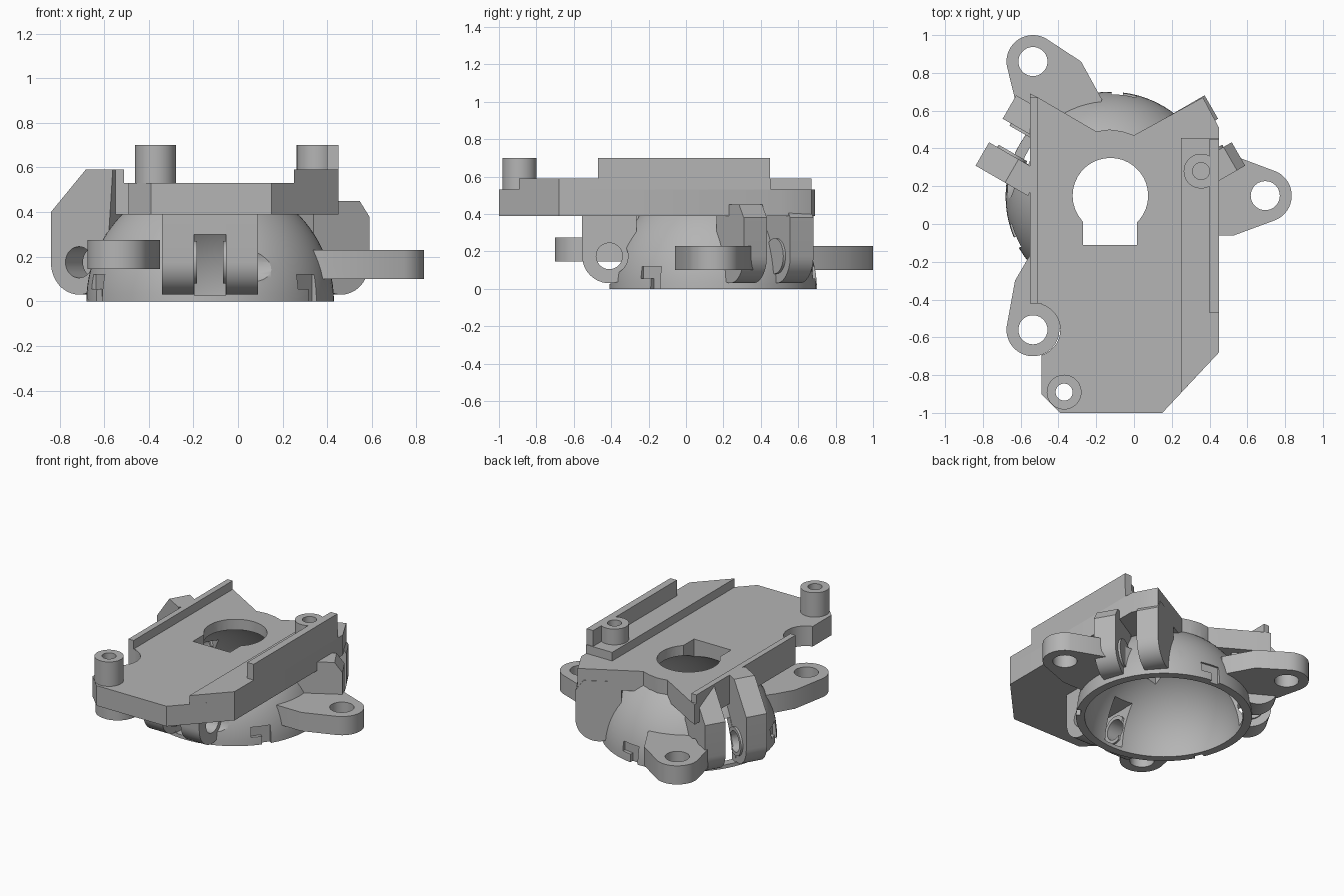
import bpy, bmesh
from math import sin, cos, radians, pi
from mathutils import Matrix, Vector

cube = bpy.data.objects.get("Cube")
if cube:
    bpy.data.objects.remove(cube, do_unlink=True)

CX, CY = -0.125, 0.145          # dome centre
R_OUT, R_IN = 0.555, 0.5
Z0, Z1, Z2, TOP = 0.39, 0.53, 0.59, 0.7   # plate, strip and peg levels

grey = bpy.data.materials.new("plain_grey")
grey.use_nodes = True
grey.diffuse_color = (0.46, 0.46, 0.46, 1)
grey.node_tree.nodes["Principled BSDF"].inputs["Base Color"].default_value = (0.46, 0.46, 0.46, 1)

parts, cutters = [], []


def make(name, bm, matrix=None, cutter=False):
    if matrix:
        bm.transform(matrix)
    bmesh.ops.recalc_face_normals(bm, faces=bm.faces)
    mesh = bpy.data.meshes.new(name)
    bm.to_mesh(mesh)
    bm.free()
    mesh.materials.append(grey)
    ob = bpy.data.objects.new(name, mesh)
    bpy.context.scene.collection.objects.link(ob)
    ob.hide_render = cutter
    (cutters if cutter else parts).append(ob)
    return ob


def prism(name, pts, lo, hi, matrix=None, cutter=False):
    bm = bmesh.new()
    face = bm.faces.new([bm.verts.new((u, v, lo)) for u, v in pts])
    ext = bmesh.ops.extrude_face_region(bm, geom=[face])
    verts = [g for g in ext["geom"] if isinstance(g, bmesh.types.BMVert)]
    bmesh.ops.translate(bm, verts=verts, vec=(0, 0, hi - lo))
    return make(name, bm, matrix, cutter)


def arc(x, y, r, a0, a1, n=24):
    return [(x + r * cos(radians(a0 + (a1 - a0) * i / n)),
             y + r * sin(radians(a0 + (a1 - a0) * i / n))) for i in range(n + 1)]


def circle(x, y, r):
    return arc(x, y, r, 0, 350, 35)


def rect(x0, x1, y0, y1):
    return [(x0, y0), (x1, y0), (x1, y1), (x0, y1)]


def frame(angle):
    """Maps (radial, height, tangent) to world space around the dome axis."""
    a = radians(angle)
    m = Matrix(((cos(a), 0, -sin(a)), (sin(a), 0, cos(a)), (0, 1, 0))).to_4x4()
    return Matrix.Translation((CX, CY, 0)) @ m


def cut(ob, *tools):
    bpy.context.view_layer.objects.active = ob
    for t in tools:
        mod = ob.modifiers.new("cut", 'BOOLEAN')
        mod.operation = 'DIFFERENCE'
        mod.solver = 'EXACT'
        mod.object = t
        bpy.ops.object.modifier_apply(modifier=mod.name)


# Shared cutters: ball cavity, keyhole, space above the plate
bm = bmesh.new()
bmesh.ops.create_uvsphere(bm, u_segments=64, v_segments=32, radius=0.53)
cavity = make("cavity_cutter", bm, Matrix.Translation((CX, CY, 0)), True)
key_round = prism("keyhole_round_cutter", circle(CX, 0.15, 0.2), 0.2, 0.9, None, True)
key_slot = prism("keyhole_slot_cutter", rect(-0.27, 0.015, -0.11, 0.1), 0.2, 0.9, None, True)
above = prism("above_plate_cutter", rect(-0.51, 0.6, -1.2, 1.2), Z1, 1, None, True)

# Hollow dome, turned around the ball axis
bm = bmesh.new()
section = arc(0, 0, R_OUT, 0, 73, 20) + arc(0, 0, R_IN, 73, 0, 20)
vs = [bm.verts.new((u, 0, v)) for u, v in section]
es = [bm.edges.new((vs[i], vs[(i + 1) % len(vs)])) for i in range(len(vs))]
bmesh.ops.spin(bm, geom=vs + es, cent=(0, 0, 0), axis=(0, 0, 1), angle=2 * pi, steps=72)
bmesh.ops.remove_doubles(bm, verts=bm.verts, dist=1e-5)
dome = make("dome_shell", bm, Matrix.Translation((CX, CY, 0)))
cut(dome, key_round, key_slot)

# Rim notches, L shaped, three around
for angle in (-37, 83, 203):
    ell = [(-0.07, 0.055), (0.0, 0.055), (0.0, -0.1), (0.06, -0.1), (0.06, 0.12), (-0.07, 0.12)]
    m = frame(angle) @ Matrix(((0, 0, 1, 0), (0, 1, 0, 0), (1, 0, 0, 0), (0, 0, 0, 1)))
    cut(dome, prism("notch_cutter", ell, 0.527, 0.6, m, True))

# Main plate
outline = [(-0.55, 0.69), (-0.55, -0.42), (-0.49, -0.42), (-0.49, -0.9), (-0.39, -1),
           (0.15, -1), (0.45, -0.68), (0.45, 0.51), (0.365, 0.67), (0.0, 0.47),
           (-0.06, 0.49), (-0.13, 0.5), (-0.2, 0.49), (-0.5, 0.665)]
plate = prism("main_plate", outline, Z0, Z1)
relief = prism("lug_relief_cutter", circle(-0.53, -0.56, 0.14), 0.2, 0.9, None, True)
peg_bore = prism("peg_bore_cutter", circle(-0.37, -0.89, 0.045), 0.2, 0.9, None, True)
cut(plate, cavity, key_round, key_slot, relief, peg_bore)

# Rails and raised strip on the plate
prism("right_rail", rect(-0.55, -0.51, -0.42, 0.67), Z1, Z2)
prism("raised_strip", [(0.25, -0.893), (0.45, -0.68), (0.45, 0.455), (0.25, 0.455)], Z1, Z2)
prism("left_rail", rect(0.4, 0.45, -0.47, 0.45), Z2, TOP)

# Screw pegs
front_peg = prism("front_peg", circle(-0.37, -0.89, 0.092), Z1, TOP)
cut(front_peg, peg_bore)
back_peg = prism("back_peg", circle(0.355, 0.28, 0.092), Z2, TOP)
cut(back_peg, prism("blind_bore_cutter", circle(0.355, 0.28, 0.045), Z2 + 0.01, 0.9, None, True))

# Bearing ears: three pairs around the dome, each with its own top shape
ear_tops = {
    "front": (270, [(0.7, Z0), (0.41, Z0)]),
    "left": (30, [(0.7, 0.38), (0.65, 0.45), (0.41, 0.45)]),
    "right": (150, [(0.7, 0.4), (0.52, Z2), (0.38, Z2)]),
}
AXLE = (0.555, 0.175)
for side, (angle, top) in ear_tops.items():
    m = frame(angle)
    axle = prism("axle_cutter", circle(*AXLE, 0.07), -0.3, 0.3, m, True)
    entry = prism("axle_entry_cutter", circle(*AXLE, 0.1), 0.215, 0.5, m, True)
    slot = prism("roller_slot_cutter", rect(0.3, 0.75, 0.025, 0.3), -0.07, 0.07, m, True)
    cut(dome, slot, axle, entry)
    for s, label in ((-1, "a"), (1, "b")):
        lo, hi = sorted((s * 0.072, s * 0.215))
        ear = prism(f"{side}_bearing_ear_{label}", arc(*AXLE, 0.145, -180, 0) + top, lo, hi, m)
        cut(ear, cavity, axle, above)
        lo, hi = sorted((s * 0.058, s * 0.072))
        ring = prism(f"{side}_bearing_ring_{label}", circle(*AXLE, 0.095), lo, hi, m)
        cut(ring, axle, cavity)

# Bridge joining the front ears under the plate
bridge = prism("front_bridge", rect(0.4, 0.7, 0.3, Z0), -0.072, 0.072, frame(270))
cut(bridge, cavity)

# Mounting lugs
lugs = {
    "back_lug": ((-0.535, 0.86), 55, 190, 0.1,
                 [(-0.63, 0.66), (-0.45, 0.45), (-0.2, 0.5), (-0.17, 0.66), (-0.28, 0.86)]),
    "left_lug": ((0.695, 0.15), -70, 65, 0.1,
                 [(0.52, 0.365), (0.3, 0.37), (0.3, -0.06), (0.53, -0.06)]),
    "front_lug": ((-0.535, -0.56), 172, 360, 0.145,
                  [(-0.35, -0.4), (-0.35, -0.2), (-0.5, -0.1), (-0.56, -0.18), (-0.63, -0.3)]),
}
for name, (c, a0, a1, base, inner) in lugs.items():
    lug = prism(name, arc(*c, 0.14, a0, a1) + inner, base, base + 0.13)
    cut(lug, cavity, prism("lug_hole_cutter", circle(*c, 0.077), -0.1, 0.38, None, True))

for tool in cutters:
    bpy.data.objects.remove(tool, do_unlink=True)

# Smooth the round surfaces, keep the edges sharp
bpy.ops.object.select_all(action='DESELECT')
for ob in parts:
    ob.select_set(True)
bpy.context.view_layer.objects.active = dome
bpy.ops.object.shade_smooth_by_angle(angle=radians(30))
